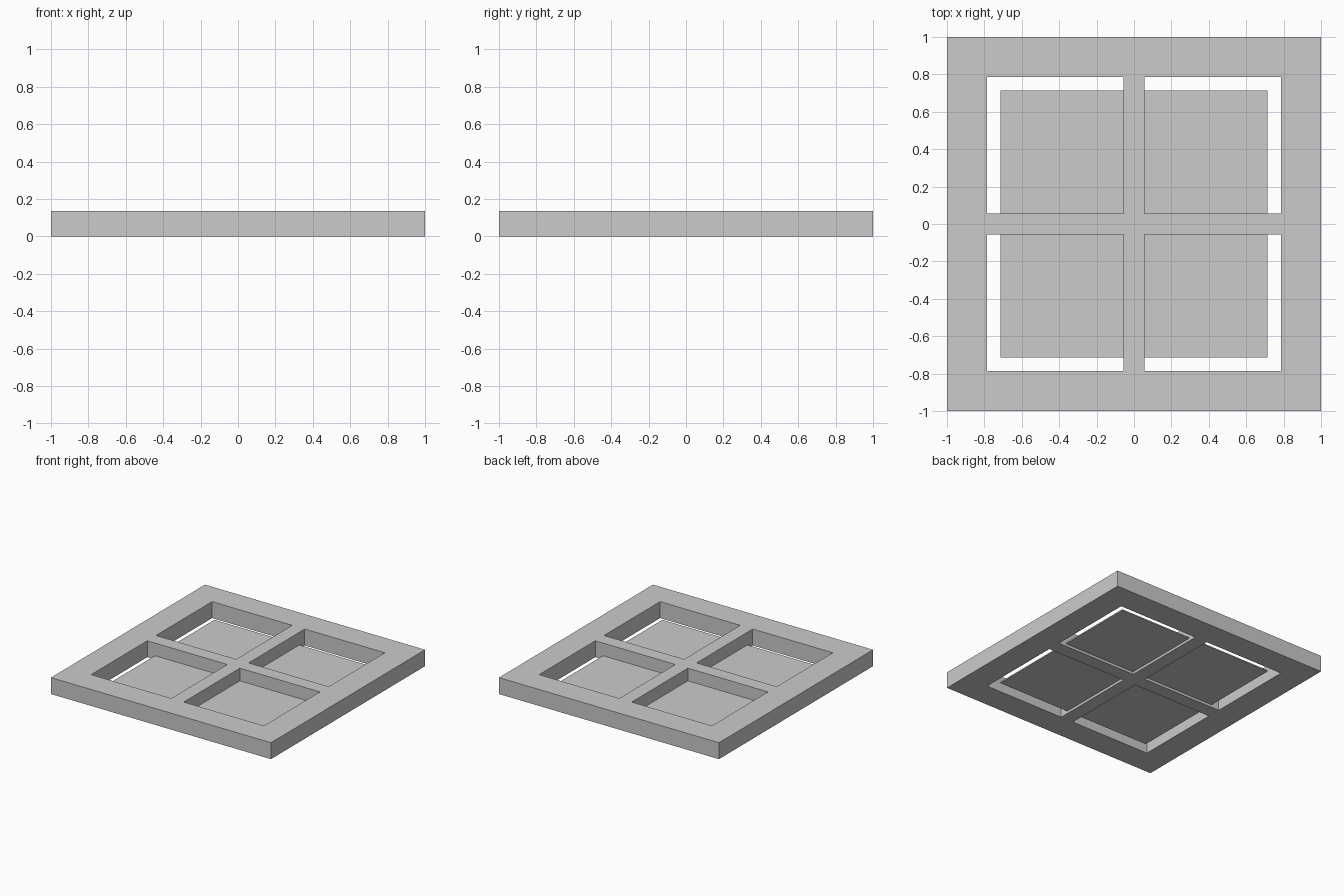
import bpy

if "Cube" in bpy.data.objects:
    bpy.data.objects.remove(bpy.data.objects["Cube"])

H = 0.135       # frame height
INNER = 0.785   # half size of the opening
BAR = 0.057     # half width of the cross bars
PANE = 0.715    # half size of the pane


def box(name, x0, x1, y0, y1, z0, z1):
    bpy.ops.mesh.primitive_cube_add(size=1, location=((x0 + x1) / 2, (y0 + y1) / 2, (z0 + z1) / 2))
    ob = bpy.context.object
    ob.name = name
    ob.scale = (x1 - x0, y1 - y0, z1 - z0)
    bpy.ops.object.transform_apply(location=False, rotation=False, scale=True)
    return ob


# Outer frame: full-width rails, with stiles between them
for side, s in (("front", -1), ("back", 1)):
    box(side + "_rail", -1, 1, *sorted((s * INNER, s)), 0, H)
for side, s in (("left", -1), ("right", 1)):
    box(side + "_stile", *sorted((s * INNER, s)), -INNER, INNER, 0, H)

# Cross bars dividing the opening in four
box("long_bar", -BAR, BAR, -INNER, INNER, 0, H)
for side, s in (("left", -1), ("right", 1)):
    box(side + "_cross_bar", *sorted((s * BAR, s * INNER)), -BAR, BAR, 0, H)

# Thin pane set low in the frame
box("pane", -PANE, PANE, -PANE, PANE, 0.021, 0.031)
